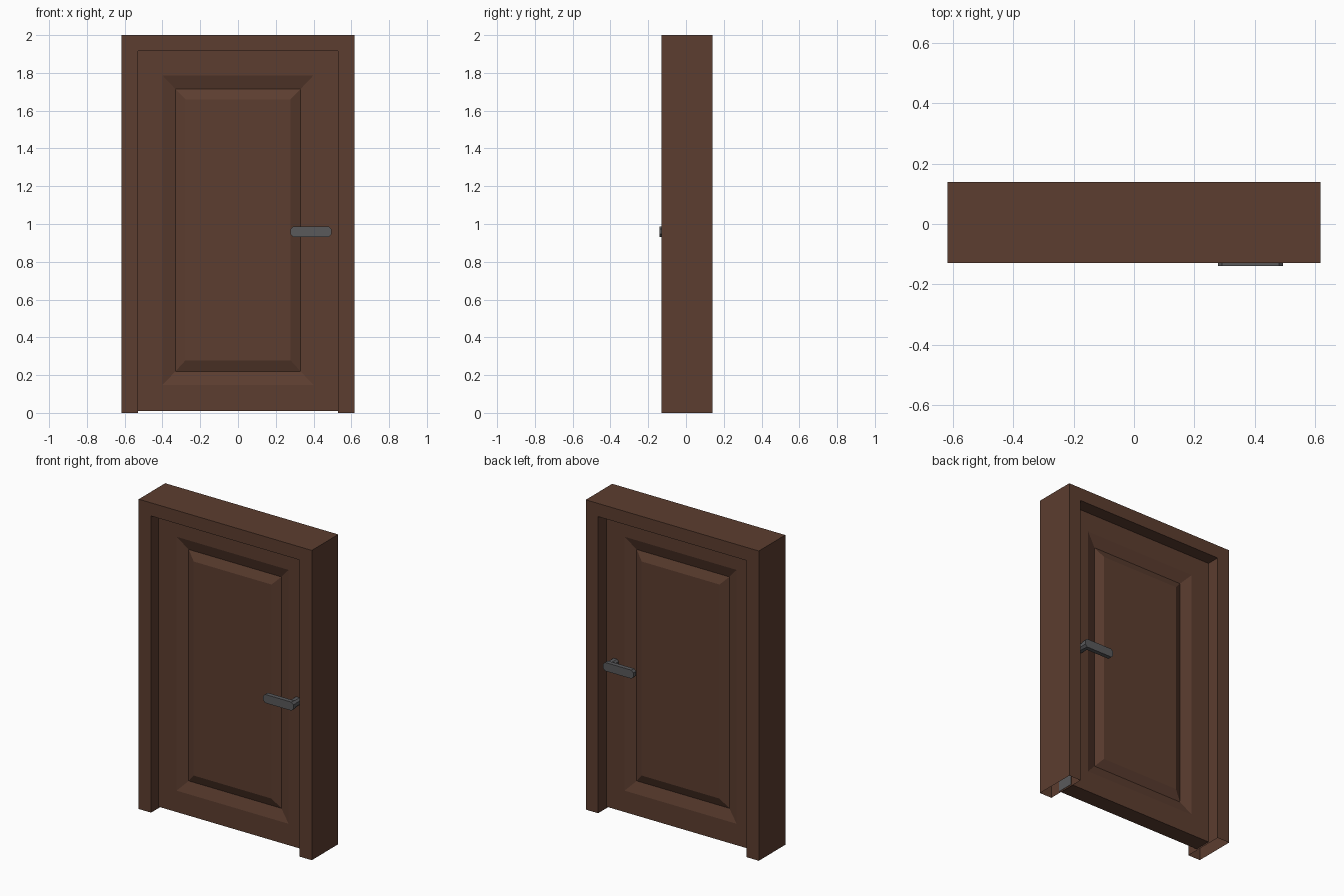
import bpy, bmesh

if "Cube" in bpy.data.objects:
    bpy.data.objects.remove(bpy.data.objects["Cube"])


def material(name, rgb):
    m = bpy.data.materials.new(name)
    m.diffuse_color = (*rgb, 1)
    m.use_nodes = True
    m.node_tree.nodes["Principled BSDF"].inputs["Base Color"].default_value = m.diffuse_color
    return m


WOOD = material("brown wood", (0.107, 0.047, 0.029))
METAL = material("grey metal", (0.100, 0.100, 0.105))


def finish(bm, name, *mats):
    bmesh.ops.recalc_face_normals(bm, faces=bm.faces)
    me = bpy.data.meshes.new(name)
    bm.to_mesh(me)
    bm.free()
    for m in mats:
        me.materials.append(m)
    ob = bpy.data.objects.new(name, me)
    bpy.context.collection.objects.link(ob)
    return ob


def extrude_xz(bm, pts, y0, y1):
    """Prism with an x-z outline running from y0 to y1."""
    f = bm.faces.new([bm.verts.new((x, y0, z)) for x, z in pts])
    r = bmesh.ops.extrude_face_region(bm, geom=[f], use_keep_orig=True)
    for v in r["geom"]:
        if isinstance(v, bmesh.types.BMVert):
            v.co.y = y1


def chamfered(x0, x1, z0, z1, c):
    return [(x0 + c, z0), (x1 - c, z0), (x1, z0 + c), (x1, z1 - c),
            (x1 - c, z1), (x0 + c, z1), (x0, z1 - c), (x0, z0 + c)]


# Door frame: hollow upside-down U, open at the feet
bm = bmesh.new()
half = [(0.53, 1.915), (0.53, 0), (0.618, 0), (0.618, 2)]
extrude_xz(bm, half + [(-x, z) for x, z in reversed(half)], -0.13, 0.14)
feet = [f for f in bm.faces if all(v.co.z < 1e-4 for v in f.verts)]
bmesh.ops.delete(bm, geom=feet, context="FACES_ONLY")
finish(bm, "door_frame", WOOD)

# Door leaf: nested rectangles give a V groove and raised panel on both sides
T = 0.055
rings = [(0.532, 0.01, 1.917, 0), (0.40, 0.148, 1.787, 0),
         (0.331, 0.22, 1.714, 0.025), (0.278, 0.278, 1.66, 0)]
bm = bmesh.new()
outer = []
for side in (-1, 1):
    loops = [[bm.verts.new((x, side * (T - d), z))
              for x, z in ((-w, z0), (w, z0), (w, z1), (-w, z1))]
             for w, z0, z1, d in rings]
    for a, b in zip(loops, loops[1:]):
        for i in range(4):
            j = (i + 1) % 4
            bm.faces.new((a[i], a[j], b[j], b[i]))
    bm.faces.new(loops[-1])
    outer.append(loops[0])
for i in range(4):
    j = (i + 1) % 4
    bm.faces.new((outer[0][i], outer[0][j], outer[1][j], outer[1][i]))
bm.normal_update()
# Metal strip along the latch edge
for f in bm.faces:
    if all(v.co.x > 0.53 for v in f.verts):
        f.material_index = 1
finish(bm, "door_leaf", WOOD, METAL)

# Lever handles, one on each side
for name, s in (("front_handle", -1), ("back_handle", 1)):
    bm = bmesh.new()
    extrude_xz(bm, chamfered(0.278, 0.494, 0.932, 0.987, 0.014), s * 0.112, s * 0.14)
    extrude_xz(bm, chamfered(0.442, 0.49, 0.936, 0.983, 0.012), s * 0.05, s * 0.114)
    finish(bm, name, METAL)
